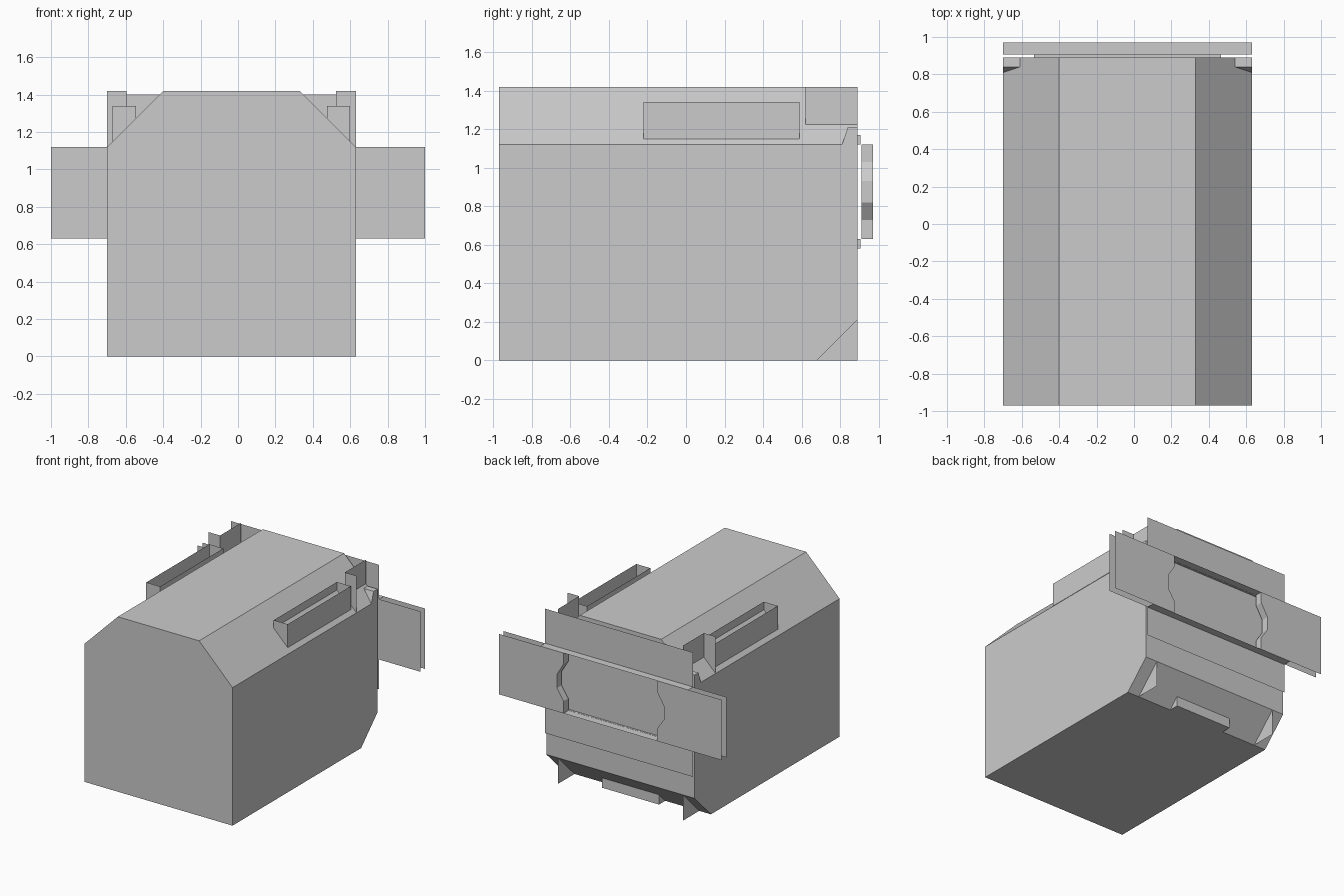
import bpy, bmesh

if "Cube" in bpy.data.objects:
    bpy.data.objects.remove(bpy.data.objects["Cube"])

CX = -0.035   # the hull's own centre line
HW = 0.665    # hull half width
BACK = 0.89   # rear wall of the hull


def make(name, verts, faces, solid=False):
    me = bpy.data.meshes.new(name)
    me.from_pydata(verts, [], faces)
    if solid:
        bm = bmesh.new()
        bm.from_mesh(me)
        bmesh.ops.recalc_face_normals(bm, faces=bm.faces)
        bm.to_mesh(me)
        bm.free()
    ob = bpy.data.objects.new(name, me)
    bpy.context.collection.objects.link(ob)
    return ob


def sheets(name, polys):
    """Object made from separate flat polygons."""
    verts, faces = [], []
    for p in polys:
        faces.append(range(len(verts), len(verts) + len(p)))
        verts += p
    return make(name, verts, faces)


def prism(name, bottom, top):
    n = len(bottom)
    sides = [(i, (i + 1) % n, n + (i + 1) % n, n + i) for i in range(n)]
    return make(name, bottom + top, [tuple(range(n)), tuple(range(n, 2 * n))] + sides, True)


def box(name, x0, x1, y0, y1, z0, z1):
    r = [(x0, y0), (x1, y0), (x1, y1), (x0, y1)]
    return prism(name, [(x, y, z0) for x, y in r], [(x, y, z1) for x, y in r])


def roof(d):
    """Height of the sloped roof side at distance d from the centre line."""
    return 1.12 + (HW - d)


# Hull: chamfered-roof profile, rear lower edge cut at 45 degrees
prof = [(-HW, 0), (HW, 0), (HW, 1.12), (0.365, 1.42), (-0.365, 1.42), (-HW, 1.12)]
hull = prism("hull", [(CX + x, -0.97, z) for x, z in prof], [(CX + x, BACK, z) for x, z in prof])
bm = bmesh.new()
bm.from_mesh(hull.data)
res = bmesh.ops.bisect_plane(bm, geom=bm.verts[:] + bm.edges[:] + bm.faces[:],
                             plane_co=(0, BACK, 0.21), plane_no=(0, 1, -1), clear_outer=True)
bmesh.ops.contextual_create(bm, geom=[e for e in res["geom_cut"] if isinstance(e, bmesh.types.BMEdge)])
bmesh.ops.recalc_face_normals(bm, faces=bm.faces)
bm.to_mesh(hull.data)
bm.free()

for side, s in (("left", -1), ("right", 1)):
    X = lambda d: CX + s * d

    # Open-topped side rack standing on the roof slope
    o, i, y0, y1, t = 0.635, 0.51, -0.22, 0.59, 1.34
    zo, zi = roof(o), roof(i)
    polys = [[(X(d), y0, z), (X(d), y1, z), (X(d), y1, t), (X(d), y0, t)] for d, z in ((o, zo), (i, zi))]
    polys += [[(X(o), y, zo), (X(i), y, zi), (X(i), y, t), (X(o), y, t)] for y in (y0, y1)]
    sheets(side + "_rack", polys)

    # L-shaped corner guard
    i = 0.56
    sheets(side + "_corner_guard", [
        [(X(HW), 0.62, 1.12), (X(i), 0.62, roof(i)), (X(i), 0.62, 1.42), (X(HW), 0.62, 1.42)],
        [(X(i), 0.62, roof(i)), (X(i), BACK, roof(i)), (X(i), BACK, 1.42), (X(i), 0.62, 1.42)]])

    # Small lamp block inside the guard
    prism(side + "_corner_lamp",
          [(X(d), y, 1.12) for d, y in ((HW, 0.81), (0.60, 0.81), (0.57, 0.84), (0.57, BACK), (HW, BACK))],
          [(X(d), y, 1.21) for d, y in ((HW, 0.84), (0.60, 0.84), (0.57, 0.84), (0.57, BACK), (HW, BACK))])

    # Triangular fin under the rear chamfer
    sheets(side + "_rear_fin", [[(X(i), 0.68, 0), (X(i), BACK, 0), (X(i), BACK, 0.21)]])

    # Sliding door leaf: two skins joined by a cranked inner edge
    edge = [(0.42, 1.12), (0.42, 1.03), (0.48, 0.93), (0.48, 0.82), (0.42, 0.73), (0.42, 0.63)]
    polys = [[(s * x, y, z) for x, z in edge + [(1, 0.63), (1, 1.12)]] for y in (0.91, 0.97)]
    polys += [[(s * a, 0.91, b), (s * a, 0.97, b), (s * c, 0.97, d), (s * c, 0.91, d)]
              for (a, b), (c, d) in zip(edge, edge[1:])]
    sheets(side + "_door_leaf", polys)

# Rear panels above and below the door, guide shelves and hidden rails
l, r = CX - HW, CX + HW
for name, z0, z1, shelf, rail in (("upper", 1.12, 1.40, 1.12, 1.12), ("lower", 0.39, 0.63, 0.63, 0.58)):
    sheets(name + "_rear_panel", [[(l, 0.907, z0), (r, 0.907, z0), (r, 0.907, z1), (l, 0.907, z1)]])
    sheets(name + "_door_guide", [[(l, 0.907, shelf), (r, 0.907, shelf), (r, 0.97, shelf), (l, 0.97, shelf)]])
    box(name + "_door_rail", CX - 0.5, CX + 0.5, BACK, 0.905, rail, rail + 0.05)

# Step block in the middle of the rear chamfer
tri = [(0.68, 0), (0.76, 0), (0.76, 0.08)]
prism("rear_step", [(CX - 0.255, y, z) for y, z in tri], [(CX + 0.255, y, z) for y, z in tri])
